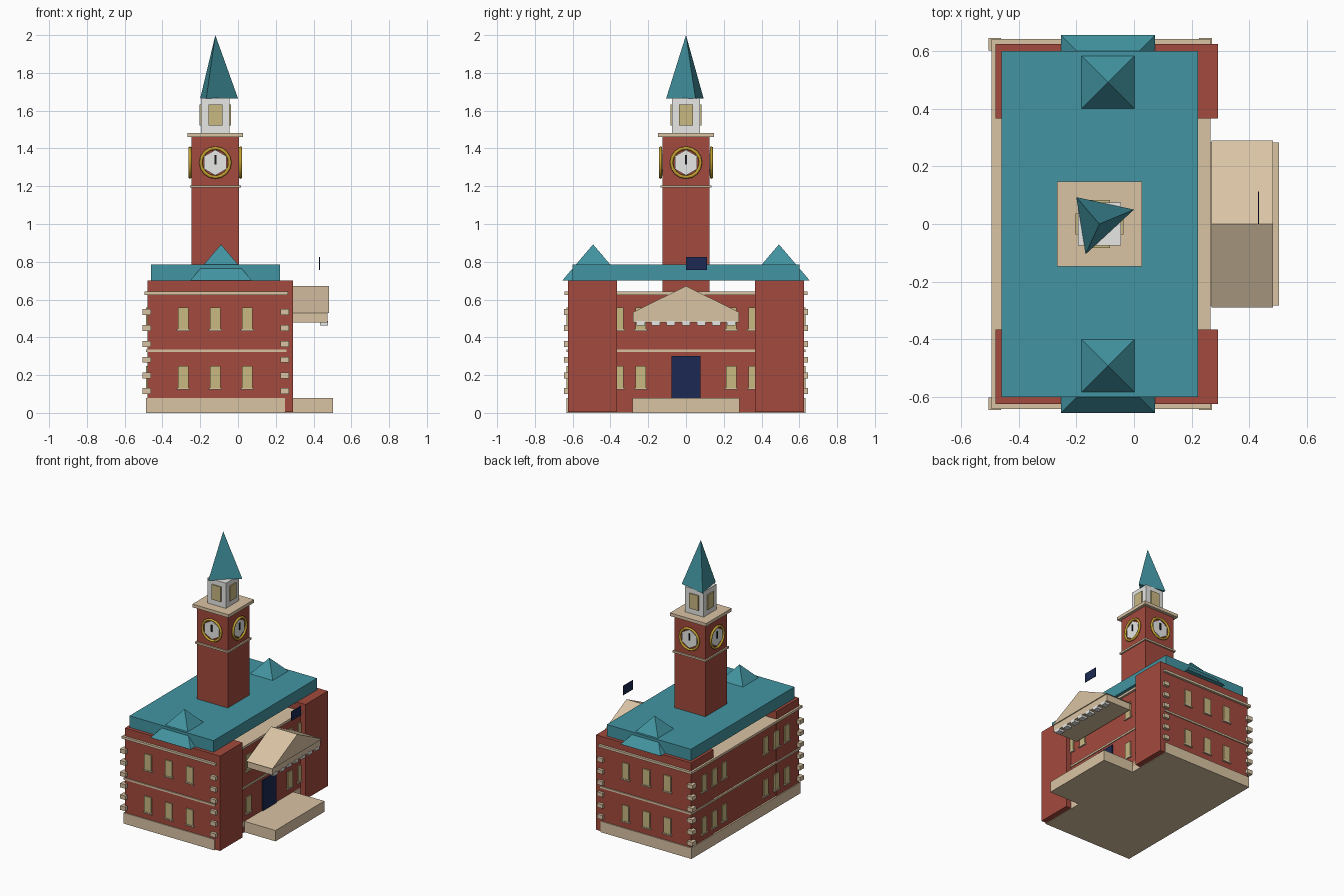
import bpy, bmesh, math
from mathutils import Matrix, Vector

if "Cube" in bpy.data.objects:
    bpy.data.objects.remove(bpy.data.objects["Cube"])


def mat(name, r, g, b):
    m = bpy.data.materials.new(name)
    m.diffuse_color = (r, g, b, 1)
    m.use_nodes = True
    m.node_tree.nodes["Principled BSDF"].inputs["Base Color"].default_value = m.diffuse_color
    return m


BRICK = mat("brick red", 0.37, 0.068, 0.047)
STONE = mat("tan stone", 0.70, 0.55, 0.37)
TEAL = mat("teal roof", 0.055, 0.30, 0.36)
PANE = mat("window yellow", 0.58, 0.48, 0.22)
WHITE = mat("white", 0.80, 0.80, 0.78)
GOLD = mat("gold", 0.55, 0.35, 0.03)
NAVY = mat("navy", 0.012, 0.022, 0.085)
BLACK = mat("black", 0.01, 0.01, 0.012)


def finish(name, bm, m):
    bmesh.ops.recalc_face_normals(bm, faces=bm.faces)
    me = bpy.data.meshes.new(name)
    bm.to_mesh(me)
    bm.free()
    me.materials.append(m)
    ob = bpy.data.objects.new(name, me)
    bpy.context.collection.objects.link(ob)
    return ob


def add_box(bm, lo, hi, M=Matrix()):
    lo, hi = Vector(lo), Vector(hi)
    T = M @ Matrix.Translation((lo + hi) / 2) @ Matrix.Diagonal((*(hi - lo), 1))
    bmesh.ops.create_cube(bm, size=1, matrix=T)


def boxes(name, m, items):
    bm = bmesh.new()
    for it in items:
        add_box(bm, *it)
    return finish(name, bm, m)


def solid(name, m, base, apexes, faces):
    bm = bmesh.new()
    vs = [bm.verts.new(p) for p in base + apexes]
    for f in faces:
        bm.faces.new([vs[i] for i in f])
    return finish(name, bm, m)


def facing(cx, cy, turns):
    # local frame whose -y side looks outward after quarter turns
    return Matrix.Translation((cx, cy, 0)) @ Matrix.Rotation(turns * math.pi / 2, 4, 'Z')


# main block, raised end wings and stone bands
boxes("main_block", BRICK, [((-0.475, -0.62, 0.004), (0.25, 0.62, 0.63))])
for s, n in ((-1, "front"), (1, "back")):
    boxes(n + "_wing", BRICK, [((-0.48, min(s * .365, s * .625), 0.004),
                                (0.292, max(s * .365, s * .625), 0.70))])
boxes("plinth", STONE, [((-0.487, -0.632, 0), (0.25, 0.632, 0.08))])
boxes("string_course", STONE, [((-0.487, -0.632, 0.322), (0.256, 0.632, 0.336))])
boxes("cornice", STONE, [((-0.495, -0.642, 0.625), (0.265, 0.642, 0.642))])

# corner quoins
boxes("quoins", STONE, [((x - .022, y - .022, z - .015), (x + .022, y + .022, z + .015))
                        for x in (-0.483, 0.248) for y in (-0.623, 0.623)
                        for z in (0.116, 0.198, 0.281, 0.365, 0.449, 0.534)])

# windows with sills: (outward frame, offset along wall)
spots = []
for dx in (-0.29, -0.12, 0.05):
    spots += [facing(dx, -0.625, 0), facing(dx, 0.625, 2)]
for dy in (0.24, 0.36, 0.48):
    for s in (-1, 1):
        spots.append(facing(-0.48 if dy > .3 else -0.475, s * dy, 3))
        if dy < 0.4:
            spots.append(facing(0.25, s * dy, 1))
panes, sills = [], []
for M in spots:
    for z in (0.19, 0.50):
        panes.append(((-0.028, -0.008, z - .058), (0.028, 0.001, z + .058), M))
        sills.append(((-0.036, -0.012, z - .066), (0.036, 0.001, z - .057), M))
boxes("windows", PANE, panes)
boxes("window_sills", STONE, sills)

# flat roof block and two pyramid gables
boxes("roof", TEAL, [((-0.46, -0.60, 0.70), (0.222, 0.60, 0.785))])
for s, n in ((-1, "front"), (1, "back")):
    c = [(-0.09 + a * .163, s * .492 + b * .163, 0.701)
         for a, b in ((-1, -1), (1, -1), (1, 1), (-1, 1))]
    solid(n + "_gable_roof", TEAL, c, [(-0.09, s * .492, 0.892)],
          [(0, 1, 2, 3), (0, 1, 4), (1, 2, 4), (2, 3, 4), (3, 0, 4)])

# clock tower shaft, band and top slab
TX = -0.12
boxes("tower_shaft", BRICK, [((TX - .125, -.125, 0.6), (TX + .125, .125, 1.46))])
boxes("tower_band", STONE, [((TX - .135, -.135, 1.192), (TX + .135, .135, 1.205))])
boxes("tower_cornice", STONE, [((TX - .147, -.147, 1.46), (TX + .147, .147, 1.483))])

# clocks on the four tower sides
rings, dials, hands = bmesh.new(), bmesh.new(), []
N, K = 16, 6
for q in range(4):
    M = facing(TX, 0, q) @ Matrix.Translation((0, -0.125, 1.325))
    grid = []
    for i in range(N):
        a = 2 * math.pi * i / N
        row = []
        for j in range(K):
            b = 2 * math.pi * j / K
            r = 0.077 + 0.009 * math.cos(b)
            row.append(rings.verts.new(M @ Vector((r * math.cos(a), -0.009 + 0.009 * math.sin(b),
                                                   r * math.sin(a)))))
        grid.append(row)
    for i in range(N):
        for j in range(K):
            rings.faces.new((grid[i][j], grid[(i + 1) % N][j],
                             grid[(i + 1) % N][(j + 1) % K], grid[i][(j + 1) % K]))
    bmesh.ops.create_cone(dials, cap_ends=True, segments=6, radius1=0.068, radius2=0.068, depth=0.008,
                          matrix=M @ Matrix.Translation((0, -0.004, 0)) @ Matrix.Rotation(math.pi / 2, 4, 'X'))
    hands.append(((-0.005, -0.013, -0.01), (0.005, -0.007, 0.04), M))
ring = finish("clock_rings", rings, GOLD)
for p in ring.data.polygons:
    p.use_smooth = True
finish("clock_dials", dials, WHITE)
boxes("clock_hands", BLACK, hands)

# belfry with one opening on each side
boxes("belfry", WHITE, [((TX - .075, -.075, 1.483), (TX + .075, .075, 1.668))])
boxes("belfry_windows", PANE, [((-0.037, -0.083, 1.522), (0.037, -0.074, 1.632), facing(TX, 0, q))
                               for q in range(4)])

# three-sided spire
solid("spire", TEAL, [(-0.2, 0.093, 1.665), (0.0, 0.05, 1.665), (-0.168, -0.105, 1.665)],
      [(TX, 0, 2.0)], [(0, 1, 2), (0, 1, 3), (1, 2, 3), (2, 0, 3)])

# entrance: platform, door, entablature, pediment, dentils
boxes("entrance_platform", STONE, [((0.25, -0.283, 0), (0.502, 0.283, 0.08))])
boxes("door", NAVY, [((0.249, -0.078, 0.08), (0.258, 0.078, 0.302))])
boxes("entablature", STONE, [((0.272, -0.28, 0.478), (0.475, 0.28, 0.53))])
tri = [(-0.29, 0.528), (0.29, 0.528), (0, 0.672)]
solid("pediment", STONE, [(0.268, y, z) for y, z in tri], [(0.482, y, z) for y, z in tri],
      [(0, 1, 2), (3, 4, 5), (0, 1, 4, 3), (1, 2, 5, 4), (2, 0, 3, 5)])
boxes("dentils", WHITE, [((0.435, y - .022, 0.463), (0.477, y + .022, 0.486))
                         for y in [-0.24 + 0.08 * i for i in range(7)]])

# small flag above the entrance
boxes("flag", NAVY, [((0.43, 0.0, 0.757), (0.434, 0.112, 0.825))])
